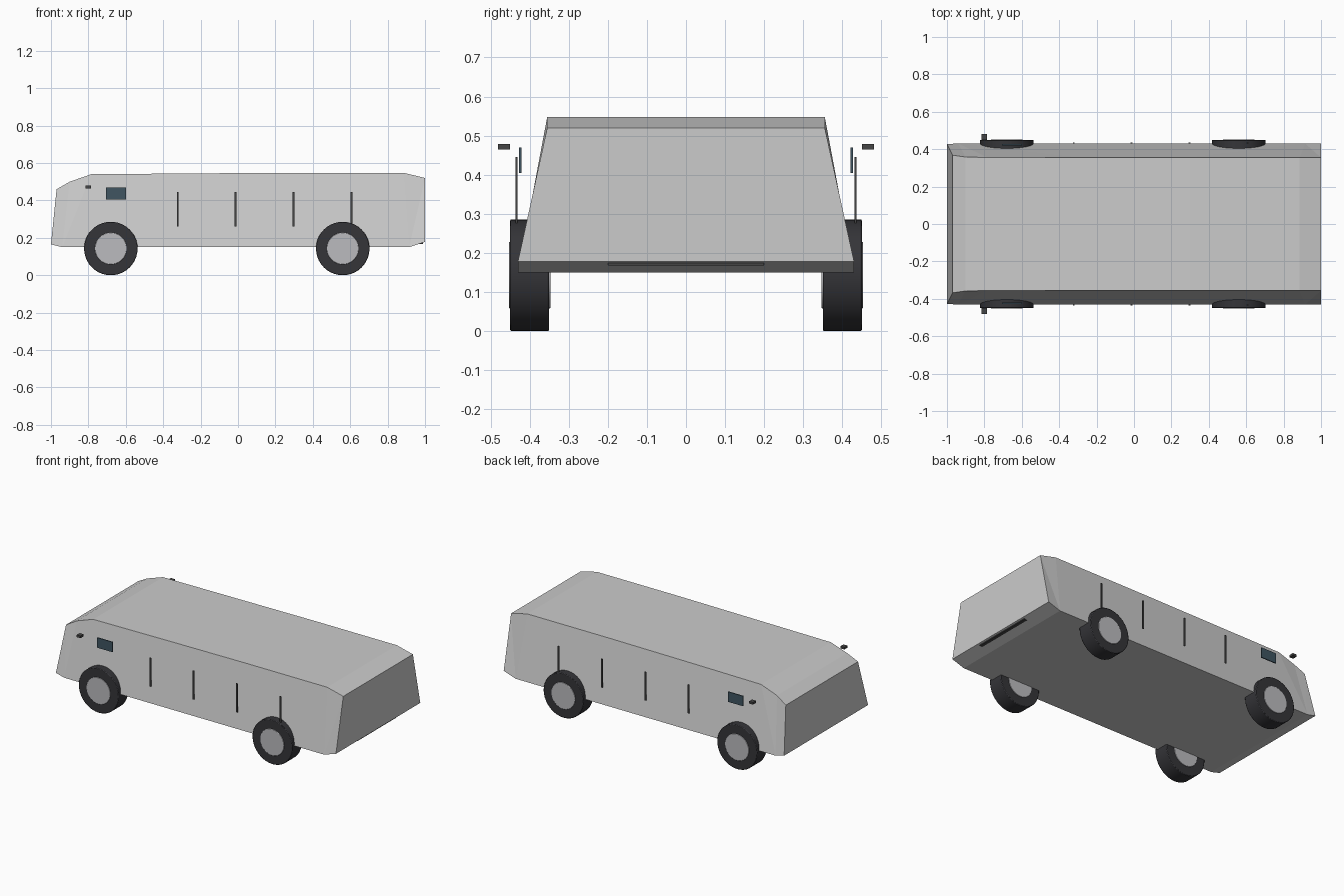
import bpy, bmesh, math
from mathutils import Vector

if "Cube" in bpy.data.objects:
    bpy.data.objects.remove(bpy.data.objects["Cube"])


def material(name, color):
    m = bpy.data.materials.new(name)
    m.diffuse_color = (*color, 1)
    m.use_nodes = True
    m.node_tree.nodes["Principled BSDF"].inputs["Base Color"].default_value = m.diffuse_color
    return m


rubber = material("rubber", (0.035, 0.035, 0.04))
metal = material("metal", (0.5, 0.5, 0.52))
dark = material("dark_trim", (0.06, 0.06, 0.06))
glass = material("glass", (0.05, 0.09, 0.12))


def box(name, lo, hi, mat):
    lo, hi = Vector(lo), Vector(hi)
    bpy.ops.mesh.primitive_cube_add(size=1, location=(lo + hi) / 2)
    o = bpy.context.object
    o.name = name
    o.scale = [abs(c) for c in hi - lo]
    o.data.materials.append(mat)
    return o


def cylinder(name, radius, depth, loc, mat, bevel):
    bpy.ops.mesh.primitive_cylinder_add(vertices=40, radius=radius, depth=depth,
                                        location=loc, rotation=(math.pi / 2, 0, 0))
    o = bpy.context.object
    o.name = name
    o.data.materials.append(mat)
    b = o.modifiers.new("edge", 'BEVEL')
    b.width = bevel
    b.segments = 2
    bpy.ops.object.shade_smooth_by_angle(angle=math.radians(40))


# Body: side profile (x, z, half width) with walls leaning in towards the roof
profile = [(-1.0, 0.165, 0.428), (-0.97, 0.46, 0.368), (-0.90, 0.50, 0.358),
           (-0.785, 0.54, 0.356), (-0.30, 0.544, 0.355), (0.30, 0.548, 0.355),
           (0.885, 0.548, 0.355), (1.0, 0.52, 0.355), (1.0, 0.178, 0.43),
           (0.915, 0.15, 0.43), (-0.94, 0.15, 0.43)]
bm = bmesh.new()
left = [bm.verts.new((x, -w, z)) for x, z, w in profile]
right = [bm.verts.new((x, w, z)) for x, z, w in profile]
n = len(profile)
for i in range(n):
    j = (i + 1) % n
    bm.faces.new((left[i], left[j], right[j], right[i]))
# side walls as strips between lower and upper outline
upper, lower = list(range(1, 8)), [0, 10, 9, 8]
for side in (left, right):
    bm.faces.new((side[0], side[1], side[10]))
    bm.faces.new((side[1], side[2], side[10]))
    bm.faces.new((side[2], side[3], side[10]))
    bm.faces.new((side[3], side[4], side[10]))
    bm.faces.new((side[4], side[5], side[9], side[10]))
    bm.faces.new((side[5], side[6], side[9]))
    bm.faces.new((side[6], side[7], side[9]))
    bm.faces.new((side[7], side[8], side[9]))
bmesh.ops.recalc_face_normals(bm, faces=bm.faces)
me = bpy.data.meshes.new("body")
bm.to_mesh(me)
bm.free()
bpy.context.collection.objects.link(bpy.data.objects.new("body", me))

for s, side in ((-1, "near"), (1, "far")):
    # Wheels
    for x, end in ((-0.68, "front"), (0.56, "rear")):
        cylinder(f"{side}_{end}_tyre", 0.143, 0.10, (x, s * 0.40, 0.143), rubber, 0.004)
        cylinder(f"{side}_{end}_hub", 0.085, 0.106, (x, s * 0.40, 0.143), metal, 0.002)
    # Upright door bars
    for i, x in enumerate((-0.322, -0.014, 0.296, 0.606)):
        box(f"{side}_door_bar_{i + 1}", (x - 0.005, s * 0.431, 0.26),
            (x + 0.005, s * 0.436, 0.445), dark)
    # Small side window and wing mirror
    box(f"{side}_side_window", (-0.706, s * 0.421, 0.405), (-0.598, s * 0.427, 0.47), glass)
    box(f"{side}_wing_mirror", (-0.815, s * 0.45, 0.465), (-0.787, s * 0.481, 0.479), dark)

# Rear bumper strip
box("rear_strip", (0.965, -0.2, 0.168), (0.99, 0.2, 0.174), dark)
